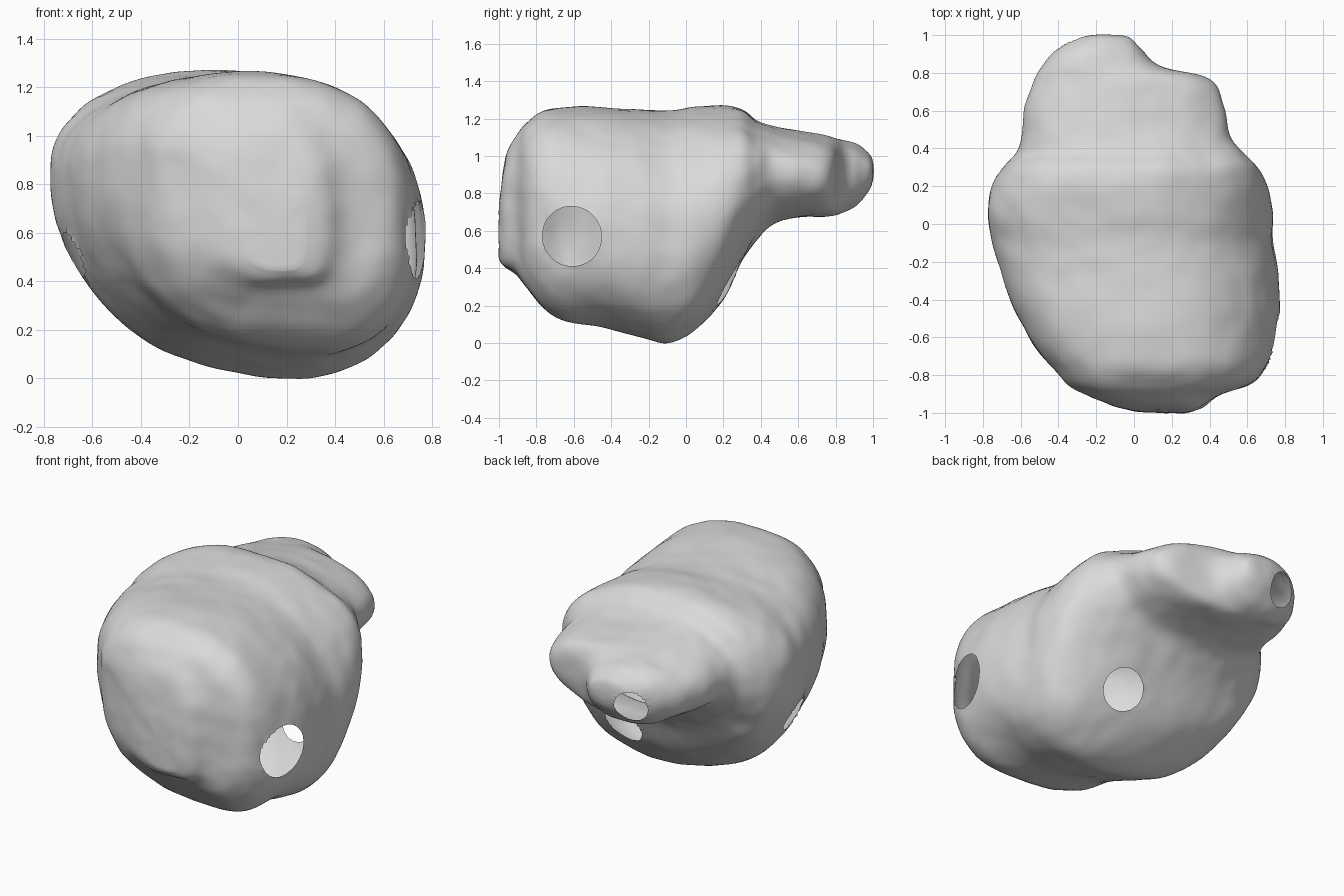
import bpy
import bmesh
import math
from mathutils import Vector, noise

default_cube = bpy.data.objects.get("Cube")
if default_cube:
    bpy.data.objects.remove(default_cube, do_unlink=True)

AROUND = 160
STEPS = 7

# Cross-sections along the body: y, right edge, left edge, underside, top
SECTIONS = [
    (-1.0, .02, .27, .45, .77),
    (-.97, -.1, .36, .41, .99),
    (-.91, -.24, .45, .37, 1.11),
    (-.85, -.35, .61, .3, 1.18),
    (-.77, -.42, .69, .2, 1.235),
    (-.65, -.52, .74, .12, 1.26),
    (-.45, -.635, .77, .09, 1.262),
    (-.25, -.705, .76, .03, 1.25),
    (-.1, -.75, .74, 0, 1.245),
    (.05, -.775, .735, .07, 1.26),
    (.2, -.755, .7, .23, 1.27),
    (.3, -.7, .65, .43, 1.25),
    (.38, -.62, .58, .56, 1.19),
    (.47, -.59, .51, .64, 1.16),
    (.62, -.58, .48, .67, 1.13),
    (.76, -.53, .4, .68, 1.105),
    (.84, -.48, .14, .695, 1.085),
    (.92, -.41, .05, .74, 1.055),
    (.985, -.29, -.01, .82, 1.0),
    (1.005, -.16, -.06, .88, .94),
]

# Openings: centre, outward axis, radius
OPENINGS = [
    ((.74, -.61, .57), (1, -.05, -.1), .16),
    ((-.7, -.1, .5), (-.9, .25, -.35), .1),
    ((.29, .27, .29), (.35, .75, -.55), .125),
    ((-.29, .96, .86), (-.25, .8, -.45), .1),
]


def smoothstep(a, b, x):
    t = min(max((x - a) / (b - a), 0), 1)
    return t * t * (3 - 2 * t)


def mix(a, b, t):
    return a + (b - a) * t


def spline_rows(rows):
    """Catmull-Rom interpolation between the sections."""
    last = len(rows) - 1
    for i in range(last):
        p, q, r, s = (rows[min(max(i + k, 0), last)] for k in (-1, 0, 1, 2))
        for j in range(STEPS):
            t = j / STEPS
            yield [b + t / 2 * (c - a + t * (2 * a - 5 * b + 4 * c - d
                   + t * (3 * (b - c) + d - a)))
                   for a, b, c, d in zip(p, q, r, s)]
    yield list(rows[-1])


def section_points(y, left, right, low, high):
    """Lopsided oval built from four quarter superellipses."""
    neck = smoothstep(.02, .42, y)
    front = smoothstep(-.5, -.9, y)
    x_low = mix(left, right, mix(.67, .5, neck))
    x_high = mix(left, right, mix(.47, .42, neck))
    z_left = mix(low, high, mix(.67, .5, neck))
    z_right = mix(low, high, mix(.42, .52, neck))
    for k in range(AROUND):
        angle = math.tau * k / AROUND
        c, s = math.cos(angle), math.sin(angle)
        # The lower front is boxier than the rest
        power = mix(.92, .8 if s > 0 else .62, front)
        x_mid = x_high if s > 0 else x_low
        z_mid = z_right if c > 0 else z_left
        x = mix(x_mid, right if c > 0 else left, abs(c) ** power)
        z = mix(z_mid, high if s > 0 else low, abs(s) ** power)
        yield Vector((x, y, z))


# Lofted shell
bm = bmesh.new()
rings = [[bm.verts.new(p) for p in section_points(*row)]
         for row in spline_rows(SECTIONS)]
for a, b in zip(rings, rings[1:]):
    for k in range(AROUND):
        n = (k + 1) % AROUND
        bm.faces.new((a[k], a[n], b[n], b[k]))
for ring in (rings[0], rings[-1]):
    bmesh.ops.poke(bm, faces=[bm.faces.new(ring)])
bmesh.ops.recalc_face_normals(bm, faces=bm.faces)
bm.normal_update()

# Soft uneven surface
bumps = [(v, v.normal.copy(), noise.noise(v.co * 3.5) * .01
          + noise.noise(v.co * 9) * .005) for v in bm.verts]
for v, normal, height in bumps:
    v.co += normal * height
bmesh.ops.smooth_vert(bm, verts=bm.verts, factor=.5,
                      use_axis_x=True, use_axis_y=True, use_axis_z=True)


# Round openings into the hollow inside
def cut_opening(centre, axis, radius):
    centre, axis = Vector(centre), Vector(axis).normalized()

    def split(co):
        offset = co - centre
        depth = offset.dot(axis)
        return depth, offset - axis * depth

    doomed = []
    for f in bm.faces:
        depth, radial = split(f.calc_center_median())
        if abs(depth) < .25 and radial.length < radius:
            doomed.append(f)
    bmesh.ops.delete(bm, geom=doomed, context='FACES')
    for v in bm.verts:
        depth, radial = split(v.co)
        if v.is_boundary and abs(depth) < .3 and radial.length < radius * 1.4:
            v.co = centre + axis * depth + radial.normalized() * radius


for opening in OPENINGS:
    cut_opening(*opening)

mesh = bpy.data.meshes.new("hollow_shell")
bm.to_mesh(mesh)
bm.free()
shell = bpy.data.objects.new("hollow_shell", mesh)
bpy.context.collection.objects.link(shell)

# Pale grey surface
grey = bpy.data.materials.new("pale_grey")
grey.use_nodes = True
colour = (.7, .7, .7, 1)
grey.diffuse_color = colour
grey.node_tree.nodes["Principled BSDF"].inputs["Base Color"].default_value = colour
mesh.materials.append(grey)

bpy.context.view_layer.objects.active = shell
shell.select_set(True)
bpy.ops.object.shade_smooth_by_angle(angle=math.radians(40))
